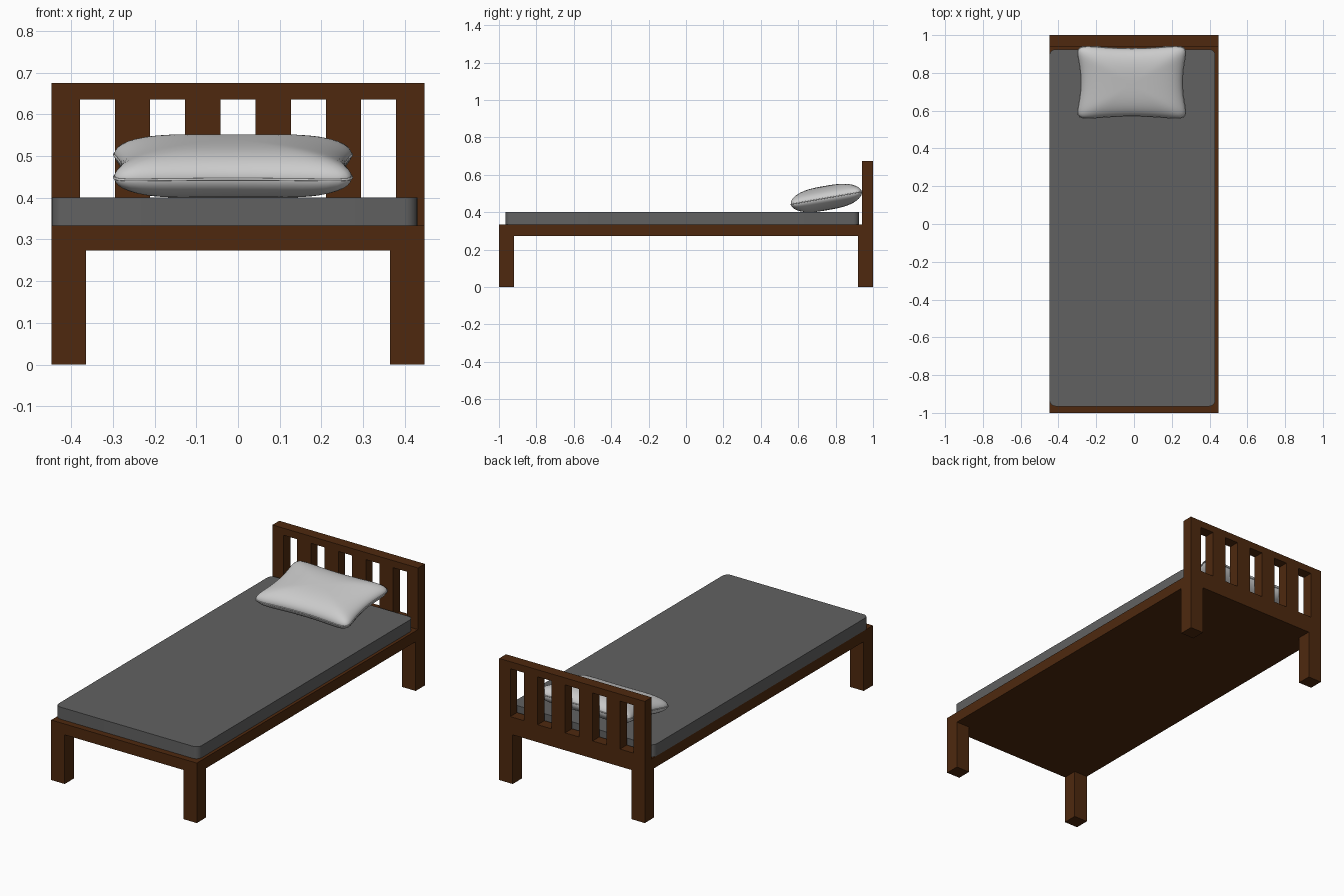
import bpy, bmesh
from math import sin, cos, pi, radians
from mathutils import Vector

if "Cube" in bpy.data.objects:
    bpy.data.objects.remove(bpy.data.objects["Cube"])


def material(name, rgb):
    m = bpy.data.materials.new(name)
    m.diffuse_color = (*rgb, 1)
    m.use_nodes = True
    m.node_tree.nodes["Principled BSDF"].inputs["Base Color"].default_value = m.diffuse_color
    return m


wood = material("dark_wood", (0.077, 0.022, 0.0045))
fabric = material("dark_grey_fabric", (0.12, 0.12, 0.12))


def add_object(name, bm, mat=None):
    bmesh.ops.recalc_face_normals(bm, faces=bm.faces)
    me = bpy.data.meshes.new(name)
    bm.to_mesh(me)
    bm.free()
    ob = bpy.data.objects.new(name, me)
    bpy.context.collection.objects.link(ob)
    if mat:
        me.materials.append(mat)
    return ob


def box(name, lo, hi, mat, corner=0):
    bm = bmesh.new()
    bmesh.ops.create_cube(bm, size=1)
    for v in bm.verts:
        v.co = Vector([lo[i] + (v.co[i] + 0.5) * (hi[i] - lo[i]) for i in range(3)])
    if corner:  # round only the upright edges
        upright = [e for e in bm.edges
                   if abs(e.verts[0].co.z - e.verts[1].co.z) > 1e-5]
        bmesh.ops.bevel(bm, geom=upright, offset=corner, segments=6,
                        profile=0.5, affect='EDGES')
    return add_object(name, bm, mat)


W = 0.447          # half width of the bed
BASE, DECK = 0.273, 0.333

# Base slab and four legs
box("base_slab", (-W, -1, BASE), (W, 0.94, DECK), wood)
for end, y0 in (("front", -1), ("back", 0.92)):
    for side, x0 in (("left", -W), ("right", W - 0.083)):
        box(f"{end}_{side}_leg", (x0, y0, 0), (x0 + 0.083, y0 + 0.08, BASE), wood)

# Headboard: panel with five upright openings
xs = [-W]
for i in range(5):
    c = (i - 2) * 0.1685
    xs += [c - 0.042, c + 0.042]
xs.append(W)
zs = [BASE, 0.37, 0.636, 0.675]
bm = bmesh.new()
grid = [[bm.verts.new((x, 0.94, z)) for z in zs] for x in xs]
for i in range(len(xs) - 1):
    for j in range(3):
        if not (j == 1 and i % 2 == 1):
            bm.faces.new((grid[i][j], grid[i + 1][j],
                          grid[i + 1][j + 1], grid[i][j + 1]))
ext = bmesh.ops.extrude_face_region(bm, geom=bm.faces[:], use_keep_orig=True)
bmesh.ops.translate(bm, vec=(0, 0.06, 0),
                    verts=[g for g in ext["geom"] if isinstance(g, bmesh.types.BMVert)])
add_object("headboard", bm, wood)

# Mattress, set slightly to the left
mattress = box("mattress", (-W, -0.965, DECK), (0.43, 0.925, 0.40), fabric, 0.032)


# Pillow: cushioned rounded rectangle with pinched sides
def outline(a, r):
    k = (abs(cos(a)) ** 8 + abs(sin(a)) ** 8) ** (-1 / 8) * r
    u, v = k * cos(a), k * sin(a)
    return (0.305 * u * (1 - 0.12 * (1 - v * v)),
            0.206 * v * (1 - 0.12 * (1 - u * u)))


N, RINGS, THICK = 96, 14, 0.065
bm = bmesh.new()
rim = [bm.verts.new((*outline(2 * pi * i / N, 1), 0)) for i in range(N)]
for s in (1, -1):
    prev = rim
    for j in range(RINGS - 1, 0, -1):
        r = sin(pi / 2 * j / RINGS)
        h = s * THICK * (1 - r ** 3) ** 0.5
        ring = [bm.verts.new((*outline(2 * pi * i / N, r), h)) for i in range(N)]
        for i in range(N):
            k = (i + 1) % N
            bm.faces.new((prev[i], prev[k], ring[k], ring[i]))
        prev = ring
    top = bm.verts.new((0, 0, s * THICK))
    for i in range(N):
        bm.faces.new((prev[i], prev[(i + 1) % N], top))
pillow = add_object("pillow", bm)

# Piped seam around the pillow edge
cu = bpy.data.curves.new("pillow_seam", 'CURVE')
cu.dimensions = '3D'
cu.bevel_depth = 0.003
cu.bevel_resolution = 1
sp = cu.splines.new('POLY')
sp.points.add(N - 1)
for i, p in enumerate(sp.points):
    p.co = (*outline(2 * pi * i / N, 1), 0, 1)
sp.use_cyclic_u = True
seam = bpy.data.objects.new("pillow_seam", cu)
bpy.context.collection.objects.link(seam)

for ob in (pillow, seam):
    ob.location = (-0.012, 0.75, 0.476)
    ob.rotation_euler = (radians(10), 0, 0)

# Smooth shading on the soft parts
for ob in (pillow, mattress):
    bpy.ops.object.select_all(action='DESELECT')
    ob.select_set(True)
    bpy.context.view_layer.objects.active = ob
    bpy.ops.object.shade_smooth_by_angle(angle=radians(60 if ob is pillow else 35))
